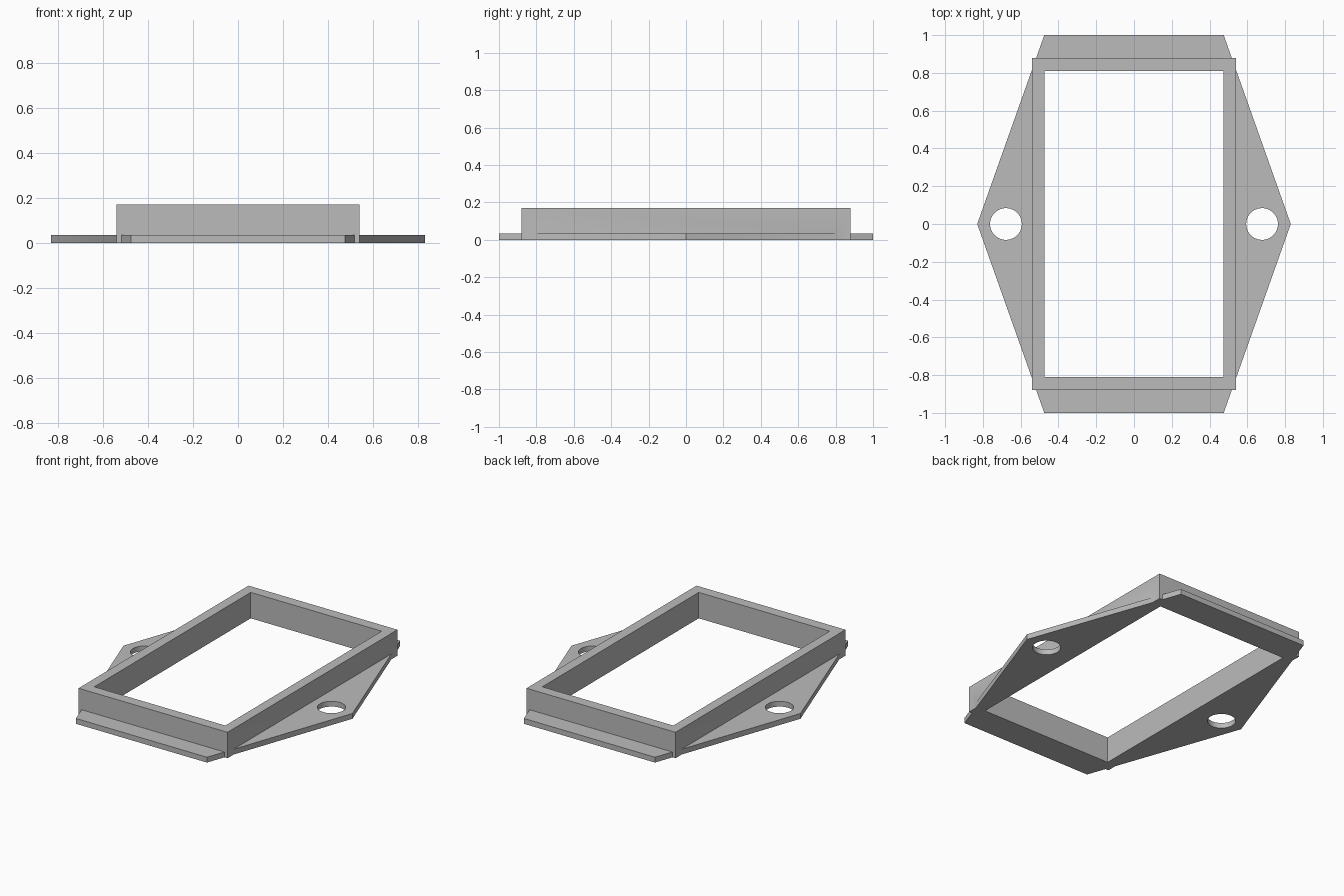
import bpy, bmesh, math

cube = bpy.data.objects.get("Cube")
if cube:
    bpy.data.objects.remove(cube, do_unlink=True)

# One plain grey for the whole part
GREY = (0.5, 0.5, 0.5, 1)
grey = bpy.data.materials.new("plain grey")
grey.use_nodes = True
grey.diffuse_color = GREY
grey.node_tree.nodes["Principled BSDF"].inputs["Base Color"].default_value = GREY


def prism(name, outline, bottom, top):
    """Extrude a counter-clockwise outline into a solid."""
    bm = bmesh.new()
    face = bm.faces.new([bm.verts.new((x, y, bottom)) for x, y in outline])
    extruded = bmesh.ops.extrude_face_region(bm, geom=[face])["geom"]
    raised = [v for v in extruded if isinstance(v, bmesh.types.BMVert)]
    bmesh.ops.translate(bm, verts=raised, vec=(0, 0, top - bottom))
    bmesh.ops.recalc_face_normals(bm, faces=bm.faces)
    mesh = bpy.data.meshes.new(name)
    bm.to_mesh(mesh)
    bm.free()
    mesh.materials.append(grey)
    obj = bpy.data.objects.new(name, mesh)
    bpy.context.collection.objects.link(obj)
    return obj


def rectangle(x, y):
    return [(-x, -y), (x, -y), (x, y), (-x, y)]


def circle(cx, radius, sides=48):
    angles = [math.tau * i / sides for i in range(sides)]
    return [(cx + radius * math.cos(a), radius * math.sin(a)) for a in angles]


def combine(target, tool, operation):
    """Apply a boolean and discard the tool solid."""
    mod = target.modifiers.new(operation, "BOOLEAN")
    mod.operation, mod.solver, mod.object = operation, "EXACT", tool
    bpy.context.view_layer.objects.active = target
    bpy.ops.object.modifier_apply(modifier=mod.name)
    bpy.data.objects.remove(tool, do_unlink=True)


# Six-sided mounting flange joined to the raised rectangular wall
flange = [(0.83, 0), (0.475, 1), (-0.475, 1), (-0.83, 0), (-0.475, -1), (0.475, -1)]
bezel = prism("mounting_bezel", flange, 0, 0.035)
combine(bezel, prism("raised_wall", rectangle(0.54, 0.88), 0, 0.17), "UNION")

# Window opening and the two screw holes
combine(bezel, prism("opening_cutter", rectangle(0.475, 0.81), -0.1, 0.3), "DIFFERENCE")
for side in (-1, 1):
    combine(bezel, prism("hole_cutter", circle(side * 0.678, 0.084), -0.1, 0.3), "DIFFERENCE")

# Crisp edges with smooth hole walls
bpy.ops.object.select_all(action="DESELECT")
bezel.select_set(True)
bpy.context.view_layer.objects.active = bezel
bpy.ops.object.shade_smooth_by_angle(angle=math.radians(30))
